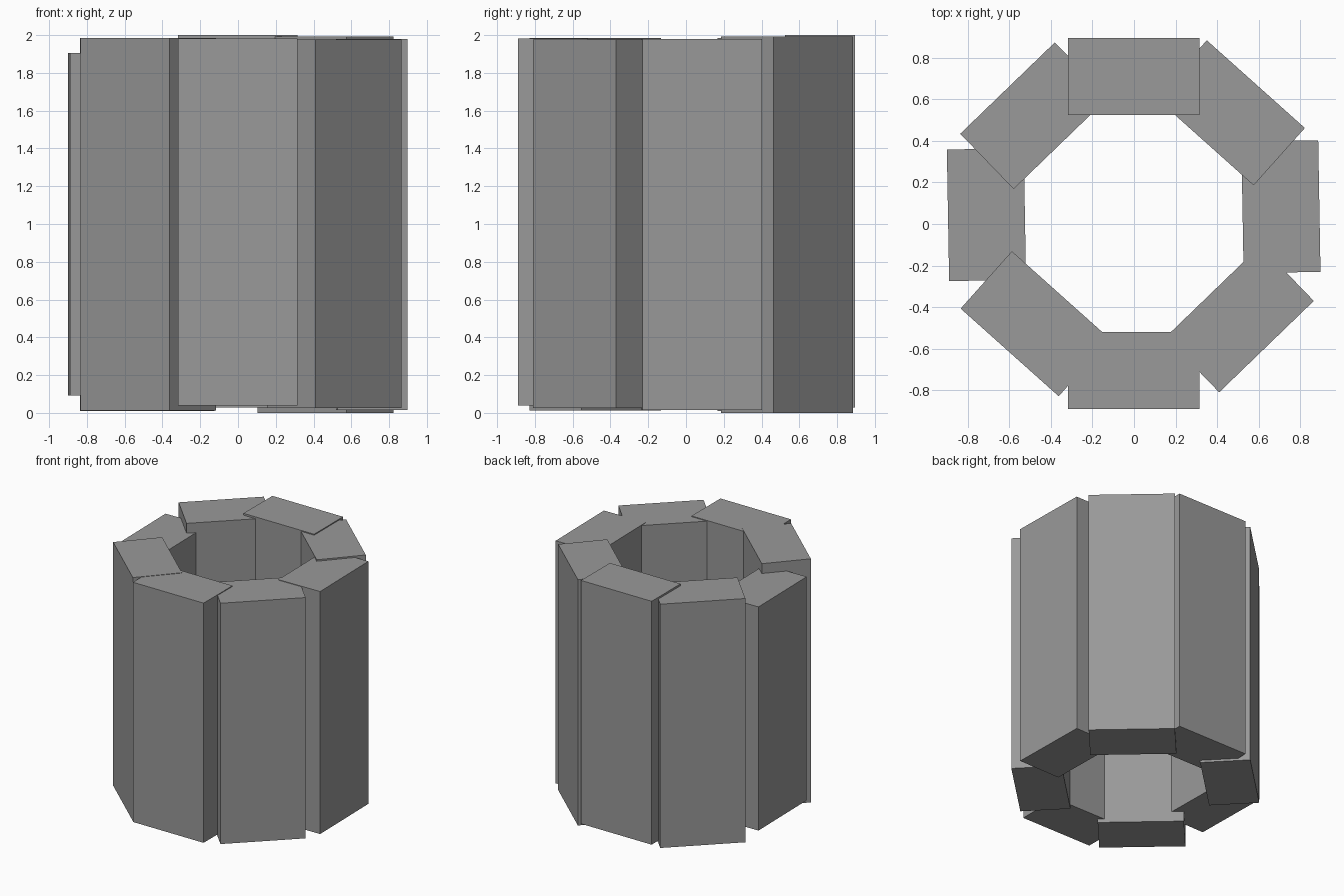
import bpy
import math
from mathutils import Matrix

if "Cube" in bpy.data.objects:
    bpy.data.objects.remove(bpy.data.objects["Cube"])

LENGTH, THICK = 0.633, 0.37

# Dark grey shared by all blocks
grey = bpy.data.materials.new("dark_grey")
grey.diffuse_color = (0.32, 0.32, 0.32, 1)
grey.use_nodes = True
grey.node_tree.nodes["Principled BSDF"].inputs["Base Color"].default_value = grey.diffuse_color


def slab(name, x, y, angle, z0, z1):
    """Upright block of the ring, turned about z."""
    bpy.ops.mesh.primitive_cube_add(size=1)
    ob = bpy.context.object
    ob.name = name
    ob.data.name = name
    ob.data.materials.append(grey)
    ob.data.transform(Matrix.Translation((x, y, (z0 + z1) / 2))
                      @ Matrix.Rotation(math.radians(angle), 4, 'Z')
                      @ Matrix.Diagonal((LENGTH, THICK, z1 - z0, 1)))


# Eight loosely set blocks around an open middle
slab("front_block", -0.002, -0.705, 0, 0.04, 1.982)
slab("front_right_block", 0.509, -0.457, 44, 0.025, 1.976)
slab("right_block", 0.707, 0.083, 91, 0.015, 1.98)
slab("back_right_block", 0.463, 0.535, -41.8, 0.0, 1.992)
slab("back_block", -0.002, 0.71, 0, 0.028, 2.0)
slab("back_left_block", -0.48, 0.521, 44, 0.01, 1.985)
slab("left_block", -0.71, 0.045, 91, 0.093, 1.905)
slab("front_left_block", -0.475, -0.48, -41.8, 0.012, 1.985)
